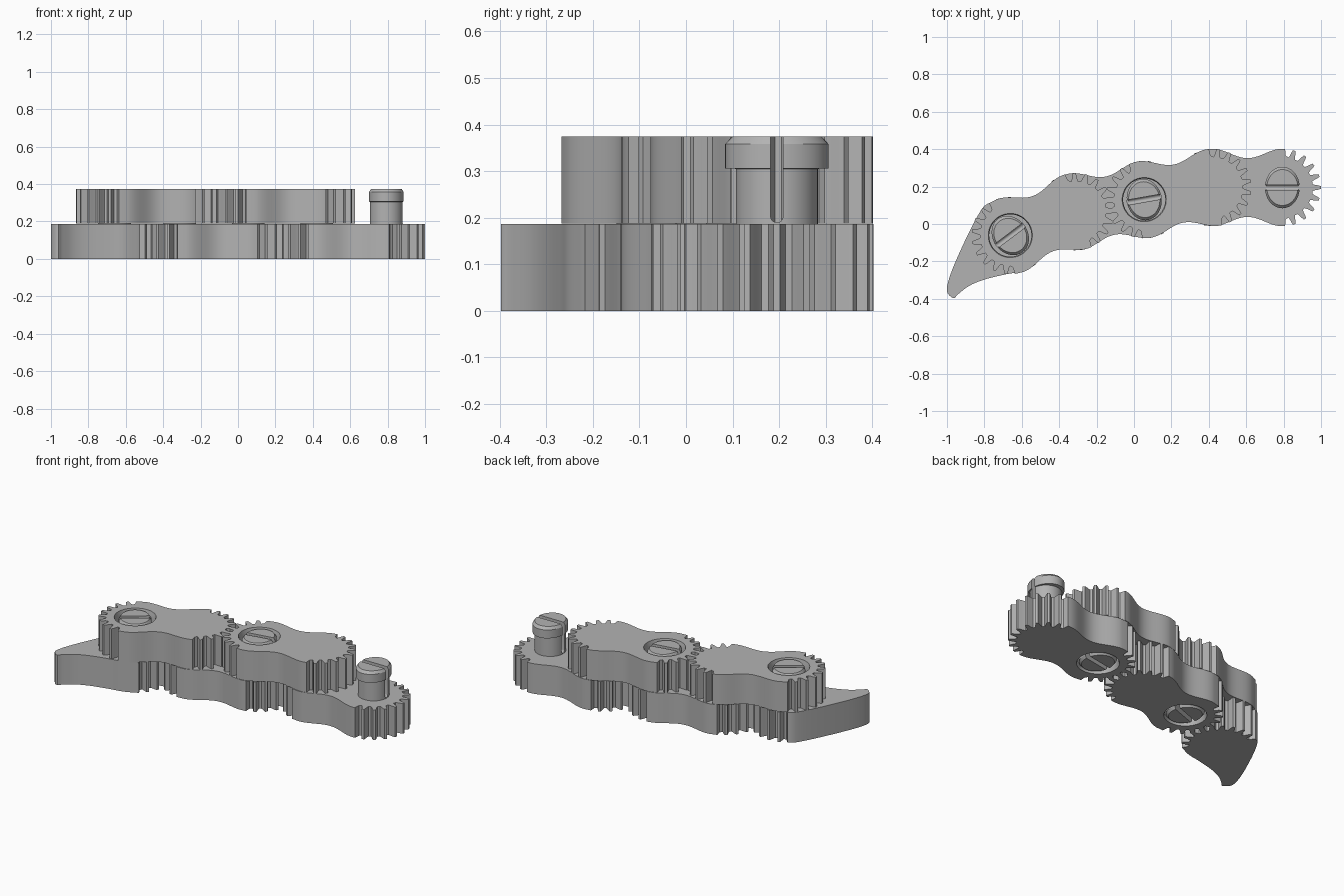
import bpy, bmesh
from math import sin, cos, pi, radians
from mathutils import Vector

if "Cube" in bpy.data.objects:
    bpy.data.objects.remove(bpy.data.objects["Cube"], do_unlink=True)

PITCH = 0.372          # distance between pivots
THICK = 0.186          # thickness of one layer
TOP = 0.374            # full height
TIP = 0.207            # tooth tip radius
STEP = radians(18)     # angle of one tooth
TOOTH = [(-.36, .163), (-.27, .174), (-.2, .19), (-.11, TIP),
         (.11, TIP), (.2, .19), (.27, .174), (.36, .163)]

grey = bpy.data.materials.new("mid grey plastic")
grey.use_nodes = True
grey.diffuse_color = (0.45, 0.45, 0.45, 1)
grey.node_tree.nodes["Principled BSDF"].inputs["Base Color"].default_value = (0.45, 0.45, 0.45, 1)


def make(name, bm):
    bmesh.ops.recalc_face_normals(bm, faces=bm.faces)
    mesh = bpy.data.meshes.new(name)
    bm.to_mesh(mesh)
    bm.free()
    mesh.materials.append(grey)
    ob = bpy.data.objects.new(name, mesh)
    bpy.context.collection.objects.link(ob)
    return ob


def prism(name, outline, z0, z1):
    bm = bmesh.new()
    face = bm.faces.new([bm.verts.new((x, y, z0)) for x, y in outline])
    new = bmesh.ops.extrude_face_region(bm, geom=[face])["geom"]
    bmesh.ops.translate(bm, vec=(0, 0, z1 - z0),
                        verts=[v for v in new if isinstance(v, bmesh.types.BMVert)])
    return make(name, bm)


def lathe(name, rings, sides=48):
    """Stack of ellipses given as (x radius, y radius, z)."""
    bm = bmesh.new()
    loops = [[bm.verts.new((rx * cos(2 * pi * i / sides), ry * sin(2 * pi * i / sides), z))
              for i in range(sides)] for rx, ry, z in rings]
    for a, b in zip(loops, loops[1:]):
        for i in range(sides):
            j = (i + 1) % sides
            bm.faces.new((a[i], a[j], b[j], b[i]))
    bm.faces.new(loops[0])
    bm.faces.new(loops[-1])
    return make(name, bm)


def cut(ob, cutter):
    """Subtract the cutter, bake the result and drop the cutter."""
    mod = ob.modifiers.new("cut", "BOOLEAN")
    mod.operation, mod.solver, mod.object = "DIFFERENCE", "EXACT", cutter
    cutter.hide_render = True
    graph = bpy.context.evaluated_depsgraph_get()
    mesh = bpy.data.meshes.new_from_object(ob.evaluated_get(graph))
    ob.modifiers.clear()
    ob.data = mesh
    bpy.data.objects.remove(cutter, do_unlink=True)


def gear_arc(center, facing, count):
    """Toothed arc, counter-clockwise, ending in smooth shoulders."""
    half = count / 2 * STEP
    polar = [(-half - .27 * STEP, TIP), (-half - .16 * STEP, .172)]
    for k in range(count):
        mid = (k - (count - 1) / 2) * STEP
        polar += [(mid + f * STEP, r) for f, r in TOOTH]
    polar += [(half + .16 * STEP, .172), (half + .27 * STEP, TIP)]
    return [(center[0] + r * cos(facing + a), center[1] + r * sin(facing + a)) for a, r in polar]


def smooth_path(pts, n=5):
    """Catmull-Rom curve through the points."""
    p = [Vector(q) for q in pts]
    p = [p[0]] + p + [p[-1]]
    out = []
    for a, b, c, d in zip(p, p[1:], p[2:], p[3:]):
        for i in range(n):
            t = i / n
            q = b * 2 + (c - a) * t + (a * 2 - b * 5 + c * 4 - d) * t**2 + (b * 3 - a - c * 3 + d) * t**3
            out.append((q.x / 2, q.y / 2))
    return out


def link_outline():
    waist = [(PITCH * i / 20, .157 + .05 * cos(pi * i / 20) ** 2) for i in range(21)]
    upper = [(x, w) for x, w in reversed(waist)]
    lower = [(x, -w) for x, w in waist]
    return gear_arc((PITCH, 0), 0, 9) + upper + gear_arc((0, 0), pi, 8) + lower


def make_pin(name):
    """Split snap pin with an oval lip; slot runs along x."""
    pin = lathe(name, [(.088, .088, THICK - .03), (.088, .088, .305), (.093, .111, .306),
                       (.093, .111, .358), (.083, .096, TOP)])
    w, floor = .0135, .203
    slot = [(w, .5), (-w, .5)] + [(w * cos(a), floor + w * sin(a))
                                  for a in [pi + pi * i / 8 for i in range(9)]]
    cutter = prism("slot_cutter", slot, -.2, .2)
    # stand the profile up so its height runs along z and its length along x
    for v in cutter.data.vertices:
        y, z, x = v.co
        v.co = (x, y, z)
    cut(pin, cutter)
    return pin


def place(ob, x, y, angle, flipped):
    ob.location = (x, y, TOP if flipped else 0)
    ob.rotation_euler = (pi if flipped else 0, 0, angle)


# Chain of four identical links, alternating between the layers
x, y = 0.793, 0.195
for i, deg in enumerate((0, 10, 10, 20)):
    angle, flipped = radians(deg), i % 2 == 1
    label = ("lower", "upper")[i % 2] + "_link_" + str(i + 1)
    link = prism(label, link_outline(), 0, THICK)
    bore = lathe("bore_cutter", [(.118, .118, -.01), (.118, .118, .002), (.113, .113, .012),
                                 (.113, .113, .072), (.092, .092, .073), (.092, .092, .3)])
    cut(link, bore)
    pin = make_pin(label + "_pin")
    place(pin, x, y, angle, flipped)
    x, y = x - PITCH * cos(angle), y - PITCH * sin(angle)
    place(link, x, y, angle, flipped)

# Tail piece with a hooked point, and its pin
facing = radians(37)
tail_side = [(-.81, .085), (-.87, -.02), (-.945, -.18), (-.988, -.29), (-1, -.36), (-.965, -.397),
             (-.94, -.375), (-.88, -.33), (-.80, -.297), (-.69, -.27), (-.61, -.255), (-.55, -.23)]
arc = gear_arc((x, y), facing, 9)
prism("tail_piece", arc + smooth_path([arc[-1]] + tail_side + [arc[0]])[1:], 0, THICK)
place(make_pin("tail_pin"), x, y, facing, False)

# Soft shading on curved walls, crisp edges elsewhere
for ob in bpy.context.collection.objects:
    if ob.type == "MESH" and ob.data.materials and ob.data.materials[0] == grey:
        bpy.ops.object.select_all(action="DESELECT")
        ob.select_set(True)
        bpy.context.view_layer.objects.active = ob
        bpy.ops.object.shade_smooth_by_angle(angle=radians(30))
